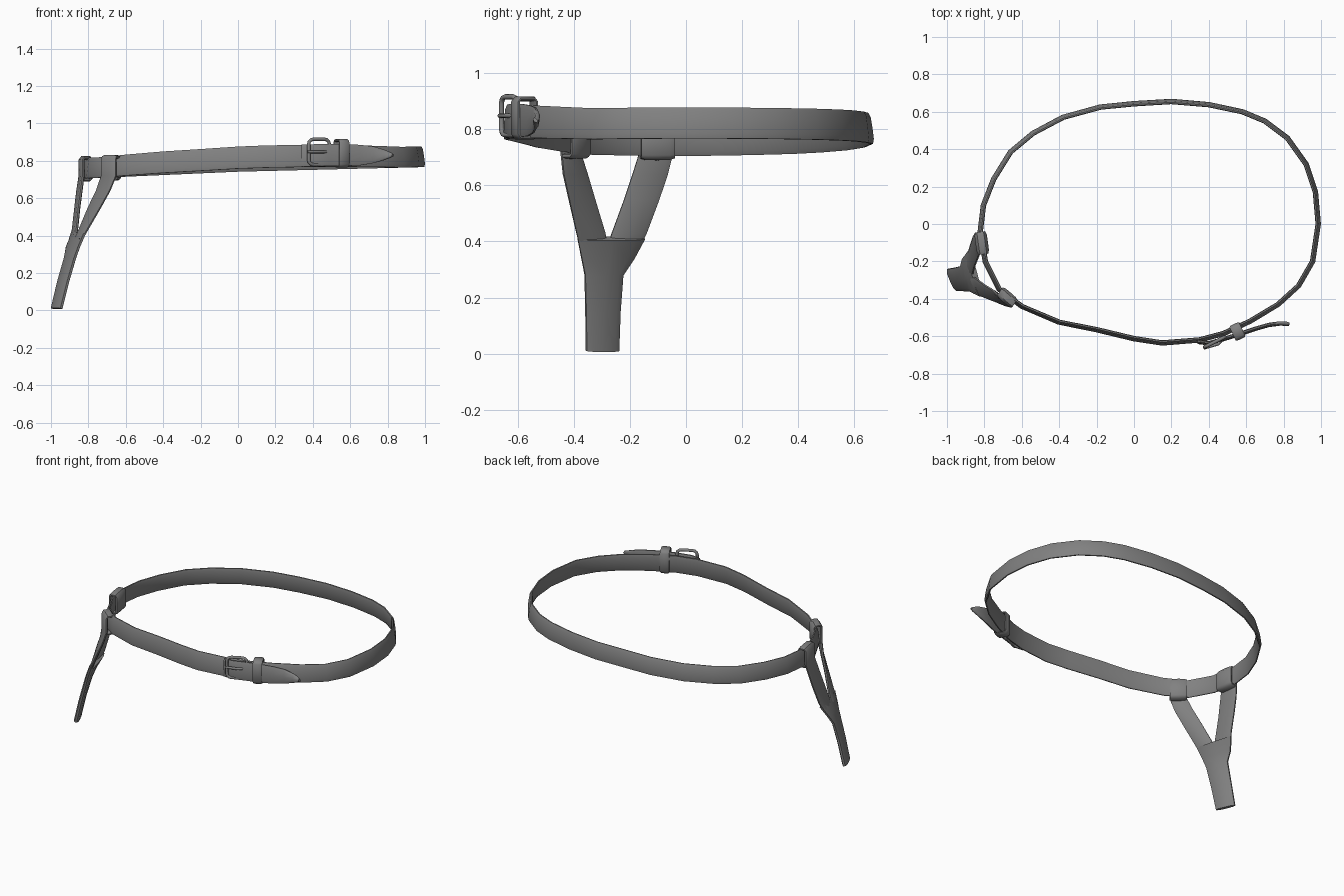
import bpy, bmesh, math
from mathutils import Vector as V

if "Cube" in bpy.data.objects:
    bpy.data.objects.remove(bpy.data.objects["Cube"])

leather = bpy.data.materials.new("grey leather")
leather.diffuse_color = (0.22, 0.22, 0.22, 1)
leather.use_nodes = True
leather.node_tree.nodes["Principled BSDF"].inputs["Base Color"].default_value = leather.diffuse_color


def finish(ob):
    ob.data.materials.clear()
    ob.data.materials.append(leather)
    bpy.ops.object.select_all(action='DESELECT')
    ob.select_set(True)
    bpy.context.view_layer.objects.active = ob
    bpy.ops.object.shade_smooth_by_angle(angle=math.radians(50))


# strap: rows of edge pairs lofted with a soft-edged flat cross-section
PROFILE = [(-1, .4), (-.7, 1), (0, 1.1), (.7, 1), (1, .4),
           (1, -.4), (.7, -1), (0, -1.1), (-.7, -1), (-1, -.4)]


def strap(name, rows, t, closed=False):
    rows = [(V(a), V(b)) for a, b in rows]
    mid = [(a + b) / 2 for a, b in rows]
    n, bm, rings = len(rows), bmesh.new(), []
    for i, (a, b) in enumerate(rows):
        nxt = mid[(i + 1) % n] if closed else mid[min(i + 1, n - 1)]
        prv = mid[i - 1] if closed else mid[max(i - 1, 0)]
        u = (b - a) / 2
        normal = (nxt - prv).cross(u).normalized() * t
        rings.append([bm.verts.new(mid[i] + u * p + normal * q) for p, q in PROFILE])
    k = len(PROFILE)
    for i in range(n if closed else n - 1):
        r, s = rings[i], rings[(i + 1) % n]
        for j in range(k):
            bm.faces.new((r[j], r[(j + 1) % k], s[(j + 1) % k], s[j]))
    if not closed:
        bm.faces.new(rings[0])
        bm.faces.new(rings[-1])
    bmesh.ops.recalc_face_normals(bm, faces=bm.faces)
    me = bpy.data.meshes.new(name)
    bm.to_mesh(me)
    bm.free()
    ob = bpy.data.objects.new(name, me)
    bpy.context.collection.objects.link(ob)
    finish(ob)


# tube: round bar along points
def tube(name, pts, r, cyclic=False):
    cu = bpy.data.curves.new(name, 'CURVE')
    cu.dimensions = '3D'
    cu.bevel_depth, cu.bevel_resolution, cu.use_fill_caps = r, 2, True
    sp = cu.splines.new('POLY')
    sp.points.add(len(pts) - 1)
    for p, q in zip(sp.points, pts):
        p.co = (*q, 1)
    sp.use_cyclic_u = cyclic
    ob = bpy.data.objects.new(name, cu)
    bpy.context.collection.objects.link(ob)
    bpy.ops.object.select_all(action='DESELECT')
    ob.select_set(True)
    bpy.context.view_layer.objects.active = ob
    bpy.ops.object.convert(target='MESH')
    finish(bpy.context.object)


# waist belt: oval loop that climbs from left to right, flaring slightly downwards
oval = [(.985, 0), (.97, .17), (.92, .32), (.82, .46), (.7, .55), (.58, .6), (.4, .638),
        (.2, .655), (0, .643), (-.18, .625), (-.38, .57), (-.54, .485), (-.66, .385),
        (-.75, .24), (-.805, .1), (-.822, -.04), (-.795, -.2), (-.72, -.35), (-.6, -.44),
        (-.4, -.525), (-.2, -.565), (0, -.613), (.15, -.636), (.35, -.62), (.48, -.585),
        (.62, -.52), (.77, -.43), (.88, -.33), (.955, -.2)]
rows = []
for x, y in oval:
    bump = max(0, -y - .35) * .06
    z = .742 + (.025 if x > 0 else .045) * x + bump
    out = V((x - .08, y, 0)).normalized() * .008
    rows.append((V((x, y, z)) + out, V((x, y, z + .11 + bump * .5)) - out))
strap("waist_belt", rows, .009, True)

# free belt end passing through the buckle, tapering to a tip
tongue = [(.34, -.63, .768, .886), (.4, -.638, .77, .888), (.48, -.615, .772, .89),
          (.56, -.59, .772, .89), (.65, -.56, .775, .885), (.72, -.54, .787, .877),
          (.78, -.532, .803, .86), (.815, -.533, .817, .846), (.83, -.537, .828, .836)]
strap("belt_tip", [((x, y - .004, a), (x, y + .004, b)) for x, y, a, b in tongue], .009)

# hanging strap: stem widening into the fork
stem = [(.01, -.945, -.355, -.995, -.24), (.15, -.91, -.357, -.962, -.235),
        (.28, -.872, -.36, -.925, -.225), (.34, -.85, -.372, -.915, -.185),
        (.41, -.82, -.386, -.885, -.147)]
strap("strap_stem", [((a, b, z), (c, d, z)) for z, a, b, c, d in stem], .015)


# fork arms: rise to the belt, then fold over it and back underneath
def arm(name, rise, inward, low, high):
    rows = [(V((a, b, z)), V((c, d, z))) for z, a, b, c, d in rise]
    top = rows[-1]
    lift, inset = V((0, 0, high - top[0].z)), V(inward)
    drop = V((0, 0, low - top[0].z))
    half = inset * .15
    rows += [tuple(p + lift * .9 for p in top), tuple(p + lift + half for p in top),
             tuple(p + lift + inset - half for p in top),
             tuple(p + lift * .9 + inset for p in top),
             tuple(p + drop * .6 + inset for p in top),
             tuple(p + drop + inset - half for p in top),
             tuple(p + drop + half for p in top)]
    strap(name, rows, .01)


arm("front_fork_arm",
    [(.38, -.835, -.378, -.872, -.28), (.43, -.805, -.39, -.85, -.288),
     (.55, -.735, -.417, -.8, -.325), (.64, -.685, -.437, -.757, -.352),
     (.72, -.652, -.445, -.73, -.378)], (.025, .036, 0), .705, .82)
arm("rear_fork_arm",
    [(.38, -.868, -.28, -.9, -.165), (.43, -.862, -.264, -.882, -.14),
     (.55, -.85, -.22, -.868, -.095), (.64, -.838, -.19, -.858, -.065),
     (.72, -.828, -.165, -.845, -.045)], (.045, .006, 0), .7, .815)

# buckle: rounded frame, with its left bar outside and right bar behind the belt end
frame = []
for sx, sz, start in ((1, 1, 0), (-1, 1, 90), (-1, -1, 180), (1, -1, 270)):
    for k in range(4):
        a = math.radians(start + 30 * k)
        s = sx * .03 + .025 * math.cos(a)
        frame.append((.433 + s, -.63 + s * .5, .847 + sz * .043 + .025 * math.sin(a)))
tube("buckle_frame", frame, .0095, True)
tube("buckle_prong", [(.475, -.615, .848), (.45, -.642, .848), (.372, -.664, .848)], .008)

# keeper loop around both belt layers
d, n, c = V((.9, .42, 0)) * .029, V((.42, -.9, 0)), V((.553, -.575, .84))
ring = [(.028, -.068), (.036, -.058), (.036, .058), (.028, .068),
        (-.028, .068), (-.036, .058), (-.036, -.058), (-.028, -.068)]
strap("keeper_loop", [(c + n * p + V((0, 0, q)) - d, c + n * p + V((0, 0, q)) + d)
                      for p, q in ring], .008, True)
